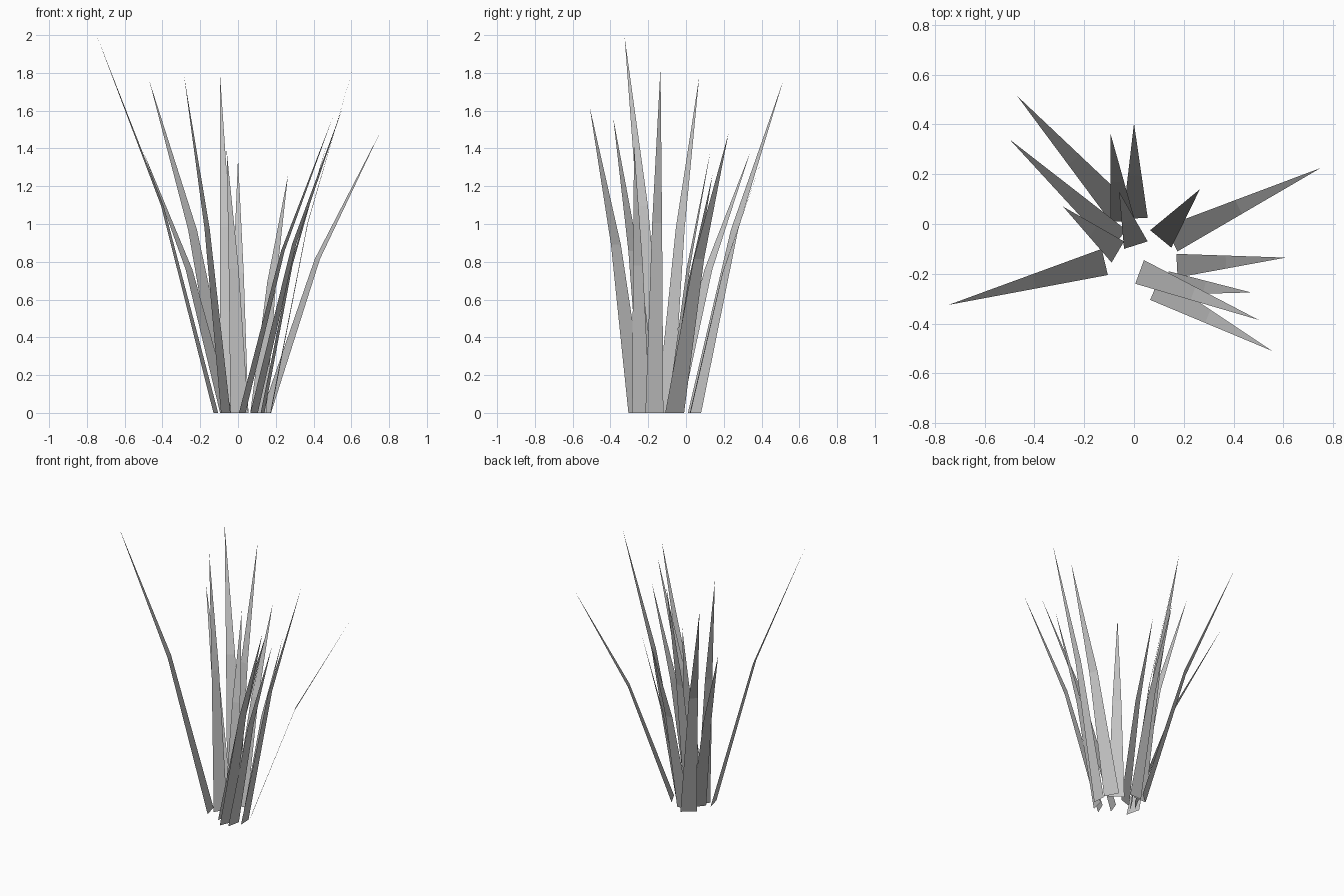
import bpy
import bmesh
from mathutils import Vector

default_cube = bpy.data.objects.get("Cube")
if default_cube:
    bpy.data.objects.remove(default_cube, do_unlink=True)


def flat_material(name, colour):
    material = bpy.data.materials.new(name)
    material.use_nodes = True
    material.diffuse_color = colour
    shader = next(n for n in material.node_tree.nodes if n.type == "BSDF_PRINCIPLED")
    shader.inputs["Base Color"].default_value = colour
    shader.inputs["Roughness"].default_value = 0.9
    return material


grey = flat_material("plain_grey", (0.56, 0.56, 0.56, 1.0))

# Every blade bends once: it has covered this share of its reach and height there
BEND_REACH = 0.45
BEND_HEIGHT = 0.55


def build_blade(name, base_a, base_b, tip):
    """A flat pointed leaf that rises steeply, then leans outwards."""
    tip = Vector(tip)
    mesh = bpy.data.meshes.new(name)
    bm = bmesh.new()
    lower, bend = [], []
    for corner in (base_a, base_b):
        foot = Vector((corner[0], corner[1], 0))
        middle = foot.lerp(tip, BEND_REACH)
        middle.z = tip.z * BEND_HEIGHT
        lower.append(bm.verts.new(foot))
        bend.append(bm.verts.new(middle))
    point = bm.verts.new(tip)
    bm.faces.new((lower[0], lower[1], bend[1], bend[0]))
    bm.faces.new((bend[0], bend[1], point))
    bm.normal_update()
    bm.to_mesh(mesh)
    bm.free()
    mesh.materials.append(grey)
    blade = bpy.data.objects.new(name, mesh)
    bpy.context.scene.collection.objects.link(blade)
    return blade


# Blades by direction of lean: two base corners, then the tip
blades = {
    "left_back_long_blade": ((.175, -.11), (.125, -.01), (.75, .225, 1.48)),
    "left_back_short_blade": ((.065, -.025), (.15, -.095), (.265, .14, 1.26)),
    "back_short_blade": ((-.045, .02), (.055, .025), (0, .405, 1.35)),
    "back_tall_blade": ((-.095, .01), (.005, .01), (-.095, .365, 1.79)),
    "centre_blade": ((-.04, -.10), (.055, -.07), (-.06, .13, 1.39)),
    "right_back_tall_blade": ((-.01, .08), (-.095, .01), (-.47, .515, 1.76)),
    "right_back_short_blade": ((-.03, -.025), (-.095, -.10), (-.5, .34, 1.38)),
    "right_upright_blade": ((-.09, -.155), (-.04, -.07), (-.285, .07, 1.78)),
    "right_long_blade": ((-.13, -.10), (-.105, -.205), (-.745, -.325, 1.99)),
    "left_tall_blade": ((.17, -.12), (.175, -.215), (.61, -.135, 1.83)),
    "left_short_blade": ((.14, -.19), (.12, -.285), (.47, -.275, 1.42)),
    "left_front_inner_blade": ((.04, -.145), (.005, -.24), (.5, -.385, 1.56)),
    "left_front_outer_blade": ((.105, -.21), (.065, -.305), (.555, -.51, 1.62)),
}

for blade_name, (corner_a, corner_b, blade_tip) in blades.items():
    build_blade(blade_name, corner_a, corner_b, blade_tip)
